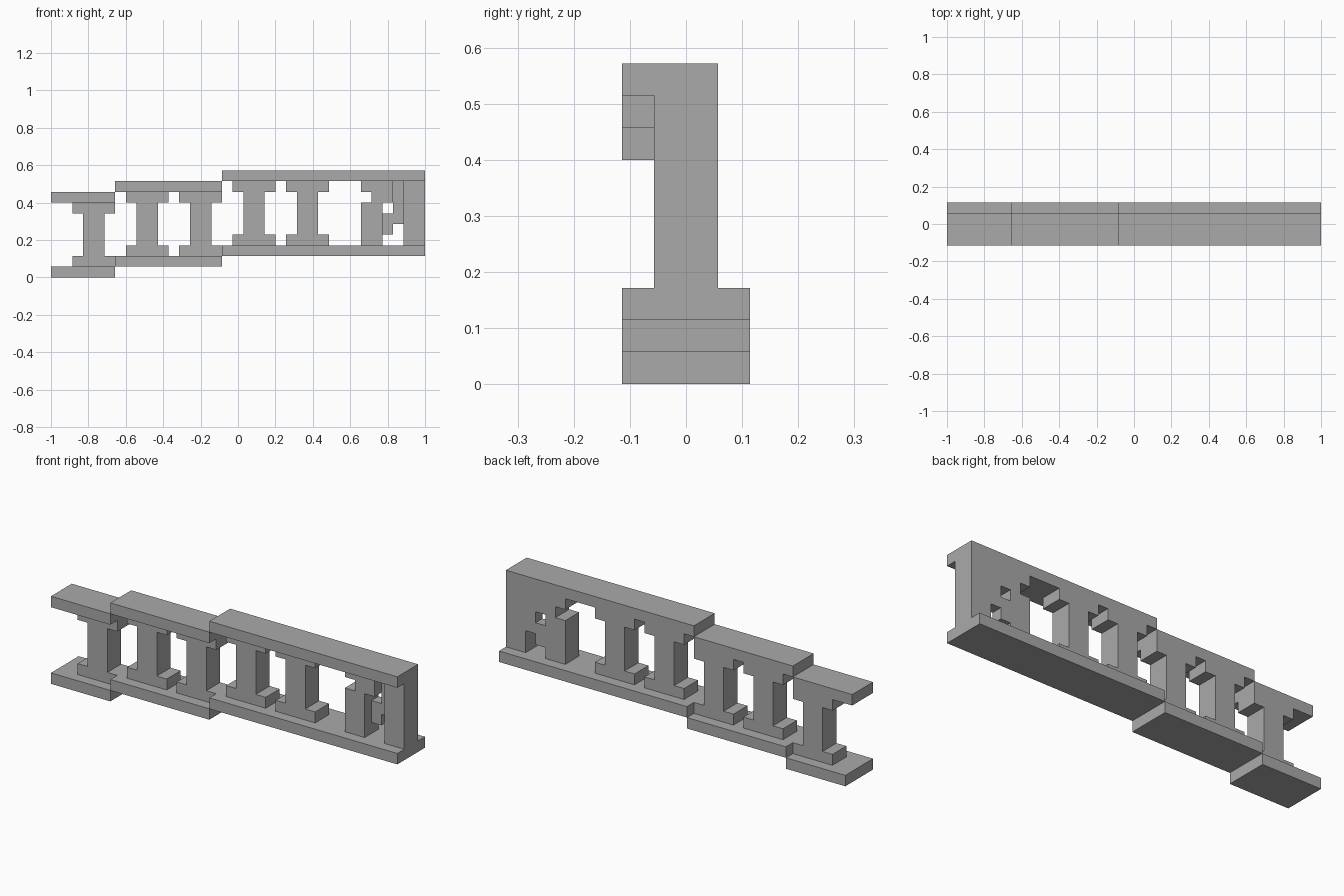
import bpy
import bmesh

U = 1 / 35  # one building unit

cube = bpy.data.objects.get("Cube")
if cube:
    bpy.data.objects.remove(cube, do_unlink=True)

stone = bpy.data.materials.new("grey_stone")
stone.use_nodes = True
grey = (0.4, 0.4, 0.4, 1)
stone.diffuse_color = grey
stone.node_tree.nodes["Principled BSDF"].inputs["Base Color"].default_value = grey


def extrude(name, outline, y0, y1):
    """Push an x-z outline, in units, from y0 back to y1."""
    bm = bmesh.new()
    face = bm.faces.new([bm.verts.new((x * U, y0 * U, z * U)) for x, z in outline])
    new = bmesh.ops.extrude_face_region(bm, geom=[face])["geom"]
    moved = [v for v in new if isinstance(v, bmesh.types.BMVert)]
    bmesh.ops.translate(bm, verts=moved, vec=(0, (y1 - y0) * U, 0))
    bmesh.ops.recalc_face_normals(bm, faces=bm.faces)
    mesh = bpy.data.meshes.new(name)
    bm.to_mesh(mesh)
    bm.free()
    mesh.materials.append(stone)
    obj = bpy.data.objects.new(name, mesh)
    bpy.context.collection.objects.link(obj)
    return obj


def block(name, x0, x1, z0, z1, y0=-2, y1=2):
    return extrude(name, [(x0, z0), (x1, z0), (x1, z1), (x0, z1)], y0, y1)


def column(name, x, z):
    """I-shaped baluster with equal foot and cap."""
    right = [(4, 0), (4, 2), (2, 2), (2, 10), (4, 10), (4, 12)]
    left = [(-a, b) for a, b in reversed(right)]
    extrude(name, [(x + a, z + b) for a, b in right + left], -2, 2)


# Stepped sections: floor slab, handrail and balusters
sections = [(-35, -23, [-27]), (-23, -3, [-17, -7]), (-3, 35, [3, 13])]
for i, (x0, x1, centres) in enumerate(sections):
    z = 2 * i
    block(f"floor_slab_{i + 1}", x0, x1, z, z + 2, -4, 4)
    block(f"handrail_{i + 1}", x0, x1, z + 14, z + 16, -4, 2)
    for x in centres:
        column(f"baluster_{(x + 37) // 10}", x, z + 2)

# Solid end wall and the broken baluster beside it
block("end_wall", 31, 35, 6, 18)
block("broken_shaft", 23, 27, 6, 14)
extrude("broken_cap", [(23, 16), (25, 16), (25, 14), (29, 14), (29, 18), (23, 18)], -2, 2)

# Thin remains of the wall at the back
block("wall_remnant", 29, 31, 10, 18, 0, 2)
block("wall_chunk", 27, 29, 8, 12, 0, 2)
